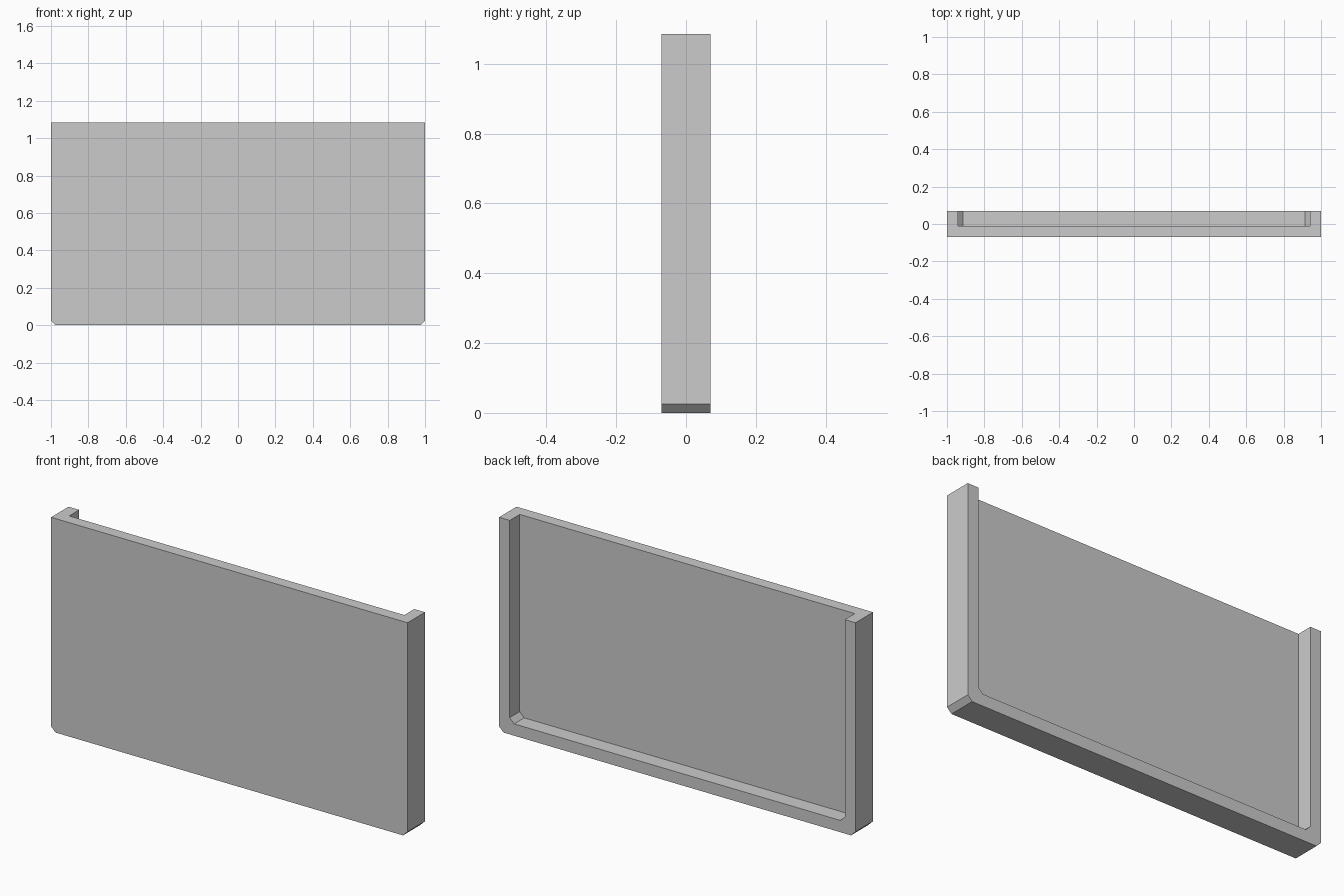
import bpy
import bmesh

cube = bpy.data.objects.get("Cube")
if cube:
    bpy.data.objects.remove(cube, do_unlink=True)

HALF_W, HEIGHT = 1.0, 1.085
FRONT, FLOOR, BACK = -0.07, -0.01, 0.07
WALL, CHAMFER = 0.06, 0.025

grey = bpy.data.materials.new("plain grey")
grey.use_nodes = True
grey.diffuse_color = (0.6, 0.6, 0.6, 1)
grey.node_tree.nodes["Principled BSDF"].inputs["Base Color"].default_value = (0.6, 0.6, 0.6, 1)


def left_edge(inset):
    """Left edge of the outline from bottom to top, with a chamfered corner."""
    x = HALF_W - inset
    return [(x - CHAMFER, inset), (x, inset + CHAMFER), (x, HEIGHT)]


def mirrored(edge):
    return [(-x, z) for x, z in reversed(edge)]


outer, inner = left_edge(0), left_edge(WALL)
panel = outer + mirrored(outer)
# U-shaped rim: around the outside, then back along the inside
rim = mirrored(outer)[::-1][::-1] + outer + inner[::-1] + mirrored(inner)[::-1]

bm = bmesh.new()


def ring(profile, y):
    return [bm.verts.new((x, y, z)) for x, z in profile]


def walls(a, b):
    """Side faces joining two open rings."""
    for i in range(len(a) - 1):
        bm.faces.new((a[i], a[i + 1], b[i + 1], b[i]))


# Outer and inner outlines run from right top, round the bottom, to left top
out_path = mirrored(outer) + outer
in_path = mirrored(inner) + inner
front, back = ring(out_path, FRONT), ring(out_path, BACK)
floor, lip = ring(in_path, FLOOR), ring(in_path, BACK)

bm.faces.new(front)      # front panel
bm.faces.new(floor)      # recessed back of the panel
walls(front, back)       # outside of the tray
walls(floor, lip)        # inside of the recess
walls(back, lip)         # U-shaped back rim
# Flat open top, with the recess notched into it
bm.faces.new((front[0], front[-1], back[-1], lip[-1],
              floor[-1], floor[0], lip[0], back[0]))
bmesh.ops.recalc_face_normals(bm, faces=bm.faces)

mesh = bpy.data.meshes.new("tray_panel")
bm.to_mesh(mesh)
bm.free()
mesh.materials.append(grey)
bpy.context.collection.objects.link(bpy.data.objects.new("tray_panel", mesh))
